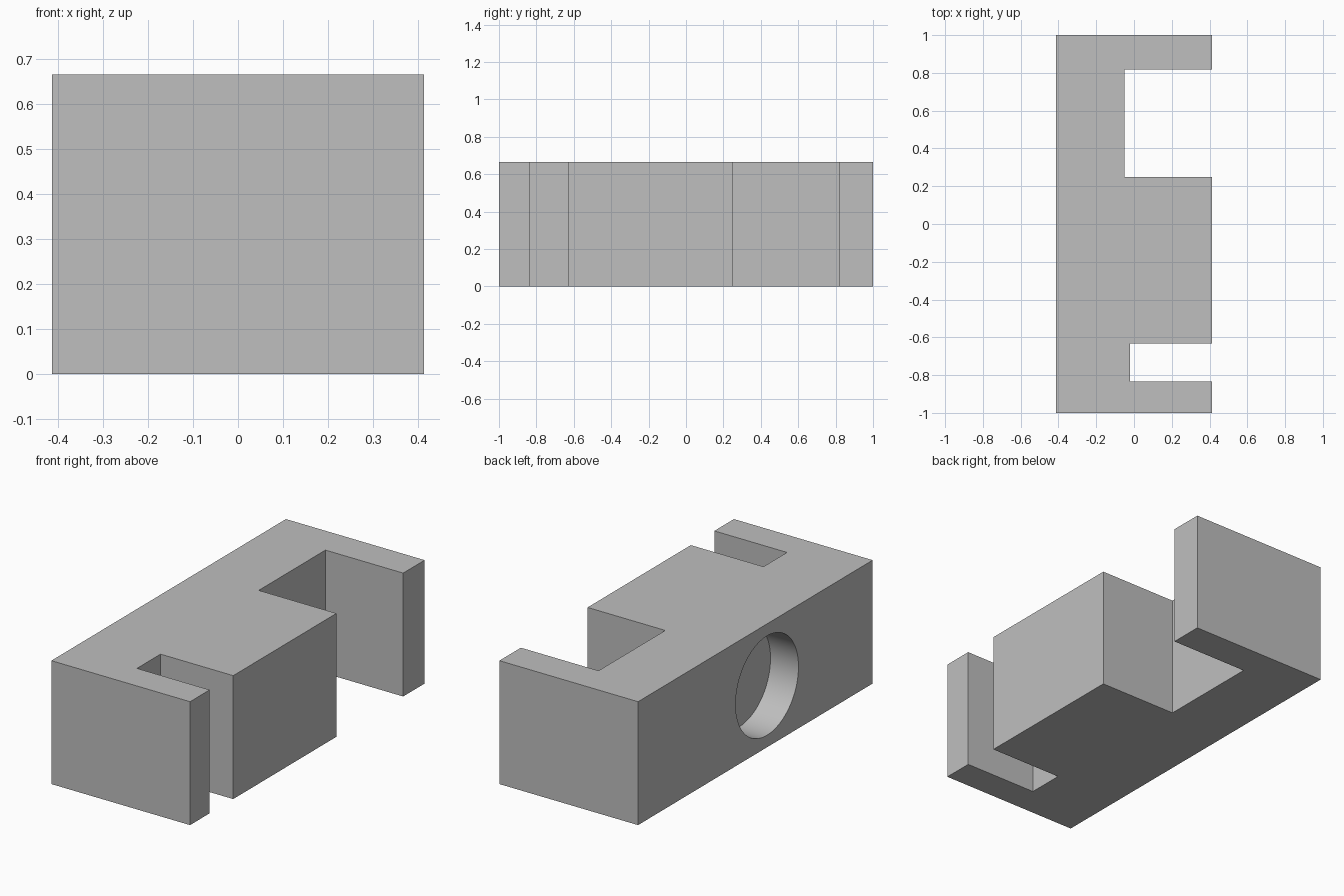
import bpy
import bmesh
import math

cube = bpy.data.objects.get("Cube")
if cube:
    bpy.data.objects.remove(cube, do_unlink=True)

HALF_X, HEIGHT = 0.414, 0.666
BORE_RADIUS, BORE_DEPTH, BORE_Y = 0.268, 0.167, -0.10

grey = bpy.data.materials.new("plain grey")
grey.use_nodes = True
colour = (0.52, 0.52, 0.52, 1)
grey.diffuse_color = colour
grey.node_tree.nodes["Principled BSDF"].inputs["Base Color"].default_value = colour

# Block outline: back wall on -x, with two slots open towards +x
slots = [(-0.833, -0.632, -0.02), (0.248, 0.817, -0.05)]
outline = [(-HALF_X, -1), (HALF_X, -1)]
for start, end, floor in slots:
    outline += [(HALF_X, start), (floor, start), (floor, end), (HALF_X, end)]
outline += [(HALF_X, 1), (-HALF_X, 1)]

bm = bmesh.new()
base = bm.faces.new([bm.verts.new((x, y, 0)) for x, y in outline])
extruded = bmesh.ops.extrude_face_region(bm, geom=[base])["geom"]
top = [v for v in extruded if isinstance(v, bmesh.types.BMVert)]
bmesh.ops.translate(bm, verts=top, vec=(0, 0, HEIGHT))
bmesh.ops.recalc_face_normals(bm, faces=bm.faces)
mesh = bpy.data.meshes.new("slotted_block")
bm.to_mesh(mesh)
bm.free()
mesh.materials.append(grey)
block = bpy.data.objects.new("slotted_block", mesh)
bpy.context.collection.objects.link(block)

# Shallow round recess in the -x side
bpy.ops.mesh.primitive_cylinder_add(
    vertices=64, radius=BORE_RADIUS, depth=2 * BORE_DEPTH,
    location=(-HALF_X, BORE_Y, HEIGHT / 2), rotation=(0, math.pi / 2, 0))
cutter = bpy.context.object
cutter.name = "recess_cutter"
cutter.hide_render = True
cutter.data.materials.append(grey)

bpy.ops.object.select_all(action="DESELECT")
block.select_set(True)
bpy.context.view_layer.objects.active = block
recess = block.modifiers.new("recess", "BOOLEAN")
recess.operation = "DIFFERENCE"
recess.solver = "EXACT"
recess.object = cutter
bpy.ops.object.modifier_apply(modifier=recess.name)
bpy.data.objects.remove(cutter, do_unlink=True)

# Smooth the bore wall, keep all corners sharp
bpy.ops.object.shade_smooth_by_angle(angle=math.radians(30))
